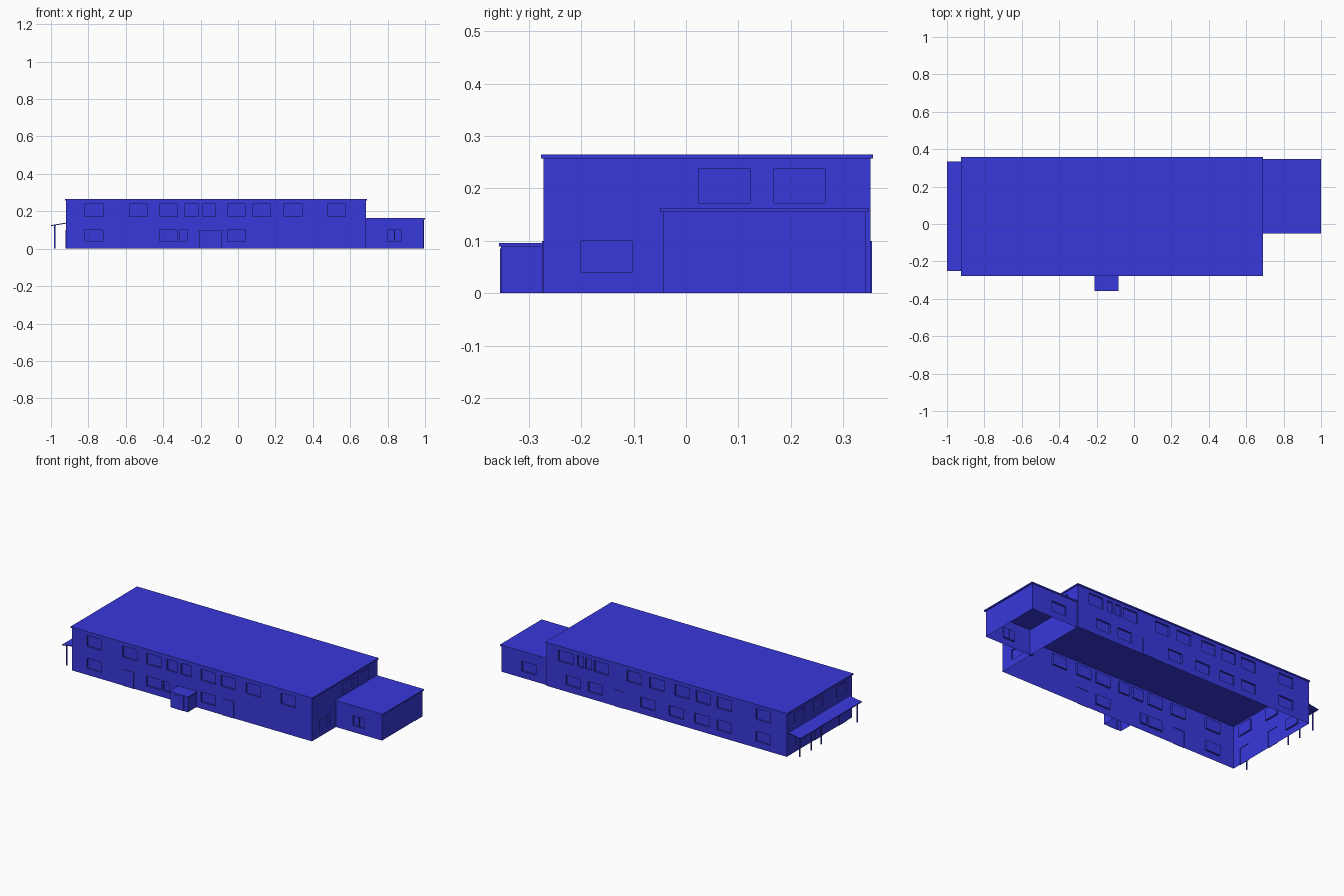
import bpy, bmesh
from mathutils import Vector

if "Cube" in bpy.data.objects:
    bpy.data.objects.remove(bpy.data.objects["Cube"])

mat = bpy.data.materials.new("blue")
mat.diffuse_color = (0.04, 0.04, 0.72, 1)
mat.use_nodes = True
mat.node_tree.nodes["Principled BSDF"].inputs["Base Color"].default_value = mat.diffuse_color


def finish(name, bm):
    bmesh.ops.remove_doubles(bm, verts=bm.verts, dist=1e-5)
    me = bpy.data.meshes.new(name)
    bm.to_mesh(me)
    bm.free()
    me.materials.append(mat)
    ob = bpy.data.objects.new(name, me)
    bpy.context.collection.objects.link(ob)
    return ob


def box(name, x0, x1, y0, y1, z0, z1):
    bm = bmesh.new()
    bmesh.ops.create_cube(bm, size=1)
    for v in bm.verts:
        v.co = Vector(((x0 + x1) / 2 + v.co.x * (x1 - x0),
                       (y0 + y1) / 2 + v.co.y * (y1 - y0),
                       (z0 + z1) / 2 + v.co.z * (z1 - z0)))
    return finish(name, bm)


def wall(bm, axis, at, side, a0, a1, h, openings):
    """Single-skin wall; openings are (a, b, z0, z1, inward depth)."""
    def quad(pts):
        vs = [bm.verts.new((at - side * d, a, z) if axis == 'x' else (a, at - side * d, z))
              for a, z, d in pts]
        bm.faces.new(vs)
    us = sorted({a0, a1, *[o[0] for o in openings], *[o[1] for o in openings]})
    zs = sorted({0, h, *[o[2] for o in openings], *[o[3] for o in openings]})
    for u0, u1 in zip(us, us[1:]):
        for z0, z1 in zip(zs, zs[1:]):
            um, zm = (u0 + u1) / 2, (z0 + z1) / 2
            if not any(o[0] < um < o[1] and o[2] < zm < o[3] for o in openings):
                quad([(u0, z0, 0), (u1, z0, 0), (u1, z1, 0), (u0, z1, 0)])
    for a, b, z0, z1, d in openings:
        c = [(a, z0), (b, z0), (b, z1), (a, z1)]
        quad([(u, z, d) for u, z in c])
        for (u, z), (v, w) in zip(c, c[1:] + c[:1]):
            quad([(u, z, 0), (v, w, 0), (v, w, d), (u, z, d)])


def upper(starts, w=0.097):
    return [(s, s + w, 0.172, 0.238, 0.01) for s in starts]


def lower(starts, w=0.097):
    return [(s, s + w, 0.04, 0.1, 0.01) for s in starts]


def door(s, w=0.073):
    return [(s, s + w, 0, 0.1, -0.003)]


def shell(name, x0, x1, y0, y1, h, front=(), right=(), back=(), left=()):
    bm = bmesh.new()
    wall(bm, 'y', y0, -1, x0, x1, h, list(front))
    wall(bm, 'y', y1, 1, x0, x1, h, list(back))
    wall(bm, 'x', x0, -1, y0, y1, h, list(left))
    wall(bm, 'x', x1, 1, y0, y1, h, list(right))
    bmesh.ops.remove_doubles(bm, verts=bm.verts, dist=1e-5)
    bmesh.ops.recalc_face_normals(bm, faces=bm.faces)
    return finish(name, bm)


# Two-storey main block, open underneath
shell("main_walls", -0.92, 0.685, -0.272, 0.352, 0.258,
      front=upper([-0.82, -0.58, -0.42, -0.057, 0.077, 0.244, 0.478])
      + upper([-0.285, -0.19], 0.07)
      + lower([-0.82, -0.42, -0.057]) + lower([-0.31], 0.04)
      + door(-0.578) + door(0.09),
      right=upper([0.025, 0.168]) + lower([-0.2]),
      back=upper([0.51, 0.27, 0.05, -0.1, -0.27, -0.41, -0.55, -0.81])
      + upper([0.385, 0.44], 0.04)
      + lower([0.46, 0.31, -0.04, -0.23, -0.4, -0.55, -0.81]) + door(0.16),
      left=upper([-0.22, 0.0, 0.18]) + lower([0.17])
      + door(-0.22) + door(0.015))
box("main_roof", -0.925, 0.69, -0.277, 0.357, 0.257, 0.265)

# Single-storey extension on the right
shell("extension_walls", 0.685, 0.993, -0.044, 0.344, 0.156,
      front=lower([0.8, 0.84], 0.035), back=lower([0.76]),
      right=[(0.265, 0.34, 0, 0.154, -0.002)])
box("extension_roof", 0.685, 1.0, -0.05, 0.348, 0.155, 0.163)

# Entrance porch on the front
shell("porch_walls", -0.205, -0.088, -0.353, -0.272, 0.09,
      front=[(-0.18, -0.115, 0, 0.085, -0.002)])
box("porch_roof", -0.21, -0.083, -0.357, -0.272, 0.089, 0.096)

# Sloping canopy on the left with slim posts
canopy = box("canopy", -1.0, -0.92, -0.25, 0.335, 0.121, 0.126)
for v in canopy.data.vertices:
    if v.co.x > -0.95:
        v.co.z += 0.013
for i, y in enumerate([-0.236, 0.11, 0.205, 0.312]):
    box(f"canopy_post_{i + 1}", -0.983, -0.977, y - 0.003, y + 0.003, 0, 0.125)
